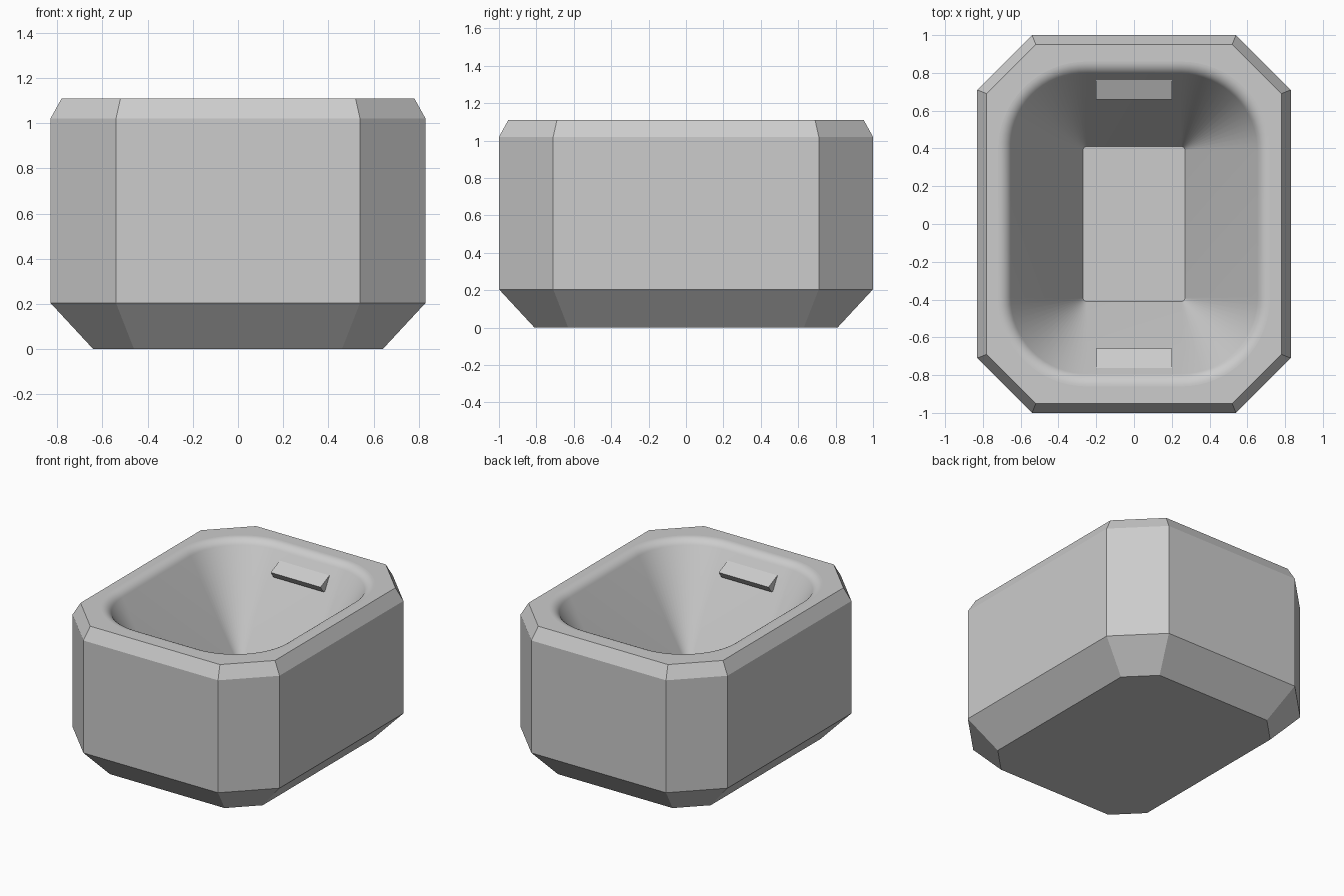
import bpy, bmesh, math

if "Cube" in bpy.data.objects:
    bpy.data.objects.remove(bpy.data.objects["Cube"], do_unlink=True)

grey = bpy.data.materials.new("plain grey")
grey.use_nodes = True
grey.diffuse_color = (0.604, 0.604, 0.604, 1)
grey.node_tree.nodes["Principled BSDF"].inputs["Base Color"].default_value = grey.diffuse_color


def finish(bm, name):
    bmesh.ops.recalc_face_normals(bm, faces=bm.faces)
    mesh = bpy.data.meshes.new(name)
    bm.to_mesh(mesh)
    bm.free()
    mesh.materials.append(grey)
    obj = bpy.data.objects.new(name, mesh)
    bpy.context.collection.objects.link(obj)
    return obj


def octagon(bm, hx, hy, cut, z):
    """Rectangle with 45 degree cut corners."""
    q = [(hx, hy - cut), (hx - cut, hy)]
    pts = q + [(-x, y) for x, y in q[::-1]]
    pts += [(-x, -y) for x, y in pts]
    return [bm.verts.new((x, y, z)) for x, y in pts]


def rounded(bm, offset, z, steps=16):
    """Floor rectangle grown outward, with corners that widen as it grows."""
    r, ring = 0.02 + offset, []
    for k, (sx, sy) in enumerate([(1, 1), (-1, 1), (-1, -1), (1, -1)]):
        for i in range(steps + 1):
            a = math.pi / 2 * (k + i / steps)
            ring.append(bm.verts.new((sx * 0.25 + r * math.cos(a),
                                      sy * 0.39 + r * math.sin(a), z)))
    return ring


def loft(bm, rings, smooth):
    for a, b in zip(rings, rings[1:]):
        n = len(a)
        for i in range(n):
            j = (i + 1) % n
            bm.faces.new((a[i], a[j], b[j], b[i])).smooth = smooth


# Faceted outer shell
bm = bmesh.new()
outer = [octagon(bm, *p) for p in [(0.64, 0.81, 0.18, 0), (0.83, 1, 0.29, 0.205),
                                   (0.83, 1, 0.29, 1.02), (0.78, 0.95, 0.26, 1.11)]]
loft(bm, outer, False)
bm.faces.new(outer[0])

# Funnel-shaped basin with a rolled lip
top, floor_z, run, t = 1.11, 0.385, 0.405, 0.045
slope = math.atan2(top - floor_z, run)
radius = t / math.tan(slope / 2)
inner = [rounded(bm, 0, floor_z)]
for i in range(9):
    a = slope * (1 - i / 8)
    inner.append(rounded(bm, run + t - radius * math.sin(a),
                         top - radius * (1 - math.cos(a))))
loft(bm, inner, True)
bm.faces.new(inner[0])

# Flat rim between the shell and the lip
edges = [bm.edges.get((ring[i - 1], ring[i]))
         for ring in (outer[-1], inner[-1]) for i in range(len(ring))]
bmesh.ops.triangle_fill(bm, edges=edges, use_beauty=True)
finish(bm, "tub")

# Small wedge ledges on the two end walls
profile = [(0.77, 1.02), (0.66, 0.97), (0.69, 0.925), (0.78, 0.9)]
for name, side in [("back_ledge", 1), ("front_ledge", -1)]:
    bm = bmesh.new()
    ends = [[bm.verts.new((x, side * y, z)) for y, z in profile] for x in (-0.2, 0.2)]
    loft(bm, ends, False)
    for end in ends:
        bm.faces.new(end)
    finish(bm, name)
